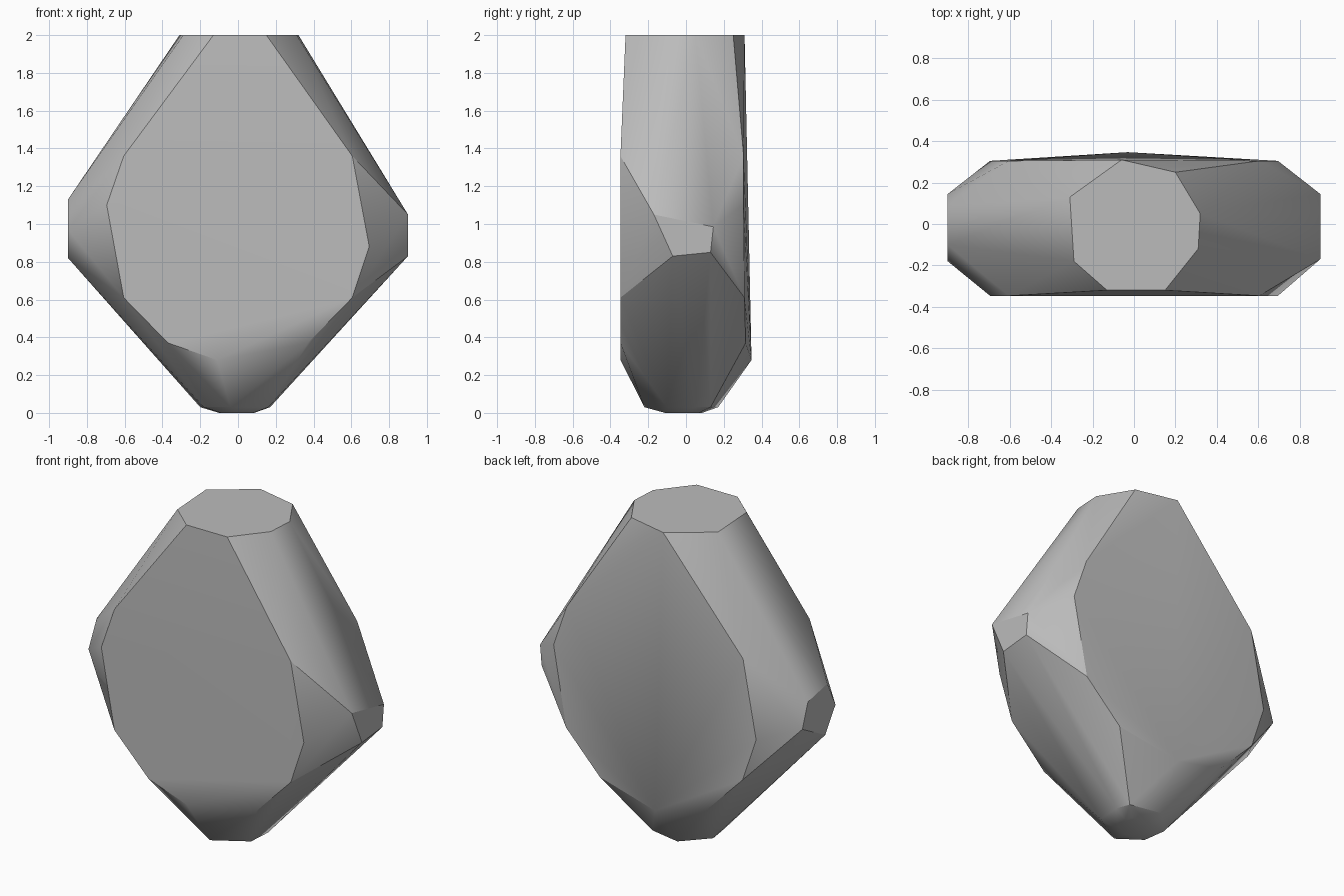
import bpy
import bmesh
import math

default_cube = bpy.data.objects.get("Cube")
if default_cube:
    bpy.data.objects.remove(default_cube, do_unlink=True)


def make_material(name, colour):
    material = bpy.data.materials.new(name)
    material.use_nodes = True
    material.diffuse_color = colour
    shader = next(n for n in material.node_tree.nodes if n.type == "BSDF_PRINCIPLED")
    shader.inputs["Base Color"].default_value = colour
    shader.inputs["Roughness"].default_value = 0.9
    return material


def flat_ring(outline, height):
    """Corners of a level cut through the stone."""
    return [(x, y, height) for x, y in outline]


def side_cut(x, outline):
    """Corners of a chipped face at one end of the stone."""
    return [(x, y, z) for y, z in outline]


corners = []

# Flat top
top_outline = [(-.31, .13), (-.06, .31), (.2, .25), (.32, .05),
               (.31, -.12), (.15, -.32), (-.13, -.32), (-.29, -.18)]
corners += flat_ring(top_outline, 2)

# Narrow foot with a small bevel below
foot_outline = [(-.04, -.22), (.16, -.1), (.17, .05), (.14, .13),
                (-.06, .17), (-.2, .02), (-.18, -.12)]
corners += flat_ring(foot_outline, .03)
corners += flat_ring([(x / 2, y / 2) for x, y in foot_outline], 0)

# Broad front and back faces, mirrored with a slight twist
for face in (-1, 1):
    for side in (-1, 1):
        belly = .99 + .11 * side * face
        for x, z in [(.605, 1.36), (.695, belly), (.605, .61), (.37, .37)]:
            if face < 0:
                y = -.347
            else:
                y = .305 + .025 * max(0, .8 - z)
            corners.append((side * x, y, z))
corners += [(-.11, -.347, .28), (-.03, .347, .28)]

# Chipped ends
corners += side_cut(-.9, [(.145, .94), (.09, 1.09), (-.1, 1.13), (-.18, .97), (-.08, .82)])
corners += side_cut(.9, [(-.17, 1.05), (.145, .985), (.13, .85), (-.07, .83)])

# Wrap the corners in a convex skin
bm = bmesh.new()
for corner in corners:
    bm.verts.new(corner)
hull = bmesh.ops.convex_hull(bm, input=bm.verts[:])
loose = [v for v in bm.verts if not v.link_faces]
bmesh.ops.delete(bm, geom=loose, context="VERTS")
bmesh.ops.dissolve_limit(bm, angle_limit=math.radians(1),
                         verts=bm.verts[:], edges=bm.edges[:])
bmesh.ops.recalc_face_normals(bm, faces=bm.faces[:])

mesh = bpy.data.meshes.new("rock")
bm.to_mesh(mesh)
bm.free()
mesh.materials.append(make_material("stone_grey", (.5, .5, .5, 1)))

rock = bpy.data.objects.new("rock", mesh)
bpy.context.collection.objects.link(rock)
bpy.ops.object.select_all(action="DESELECT")
rock.select_set(True)
bpy.context.view_layer.objects.active = rock
bpy.ops.object.shade_smooth_by_angle(angle=math.radians(30))
